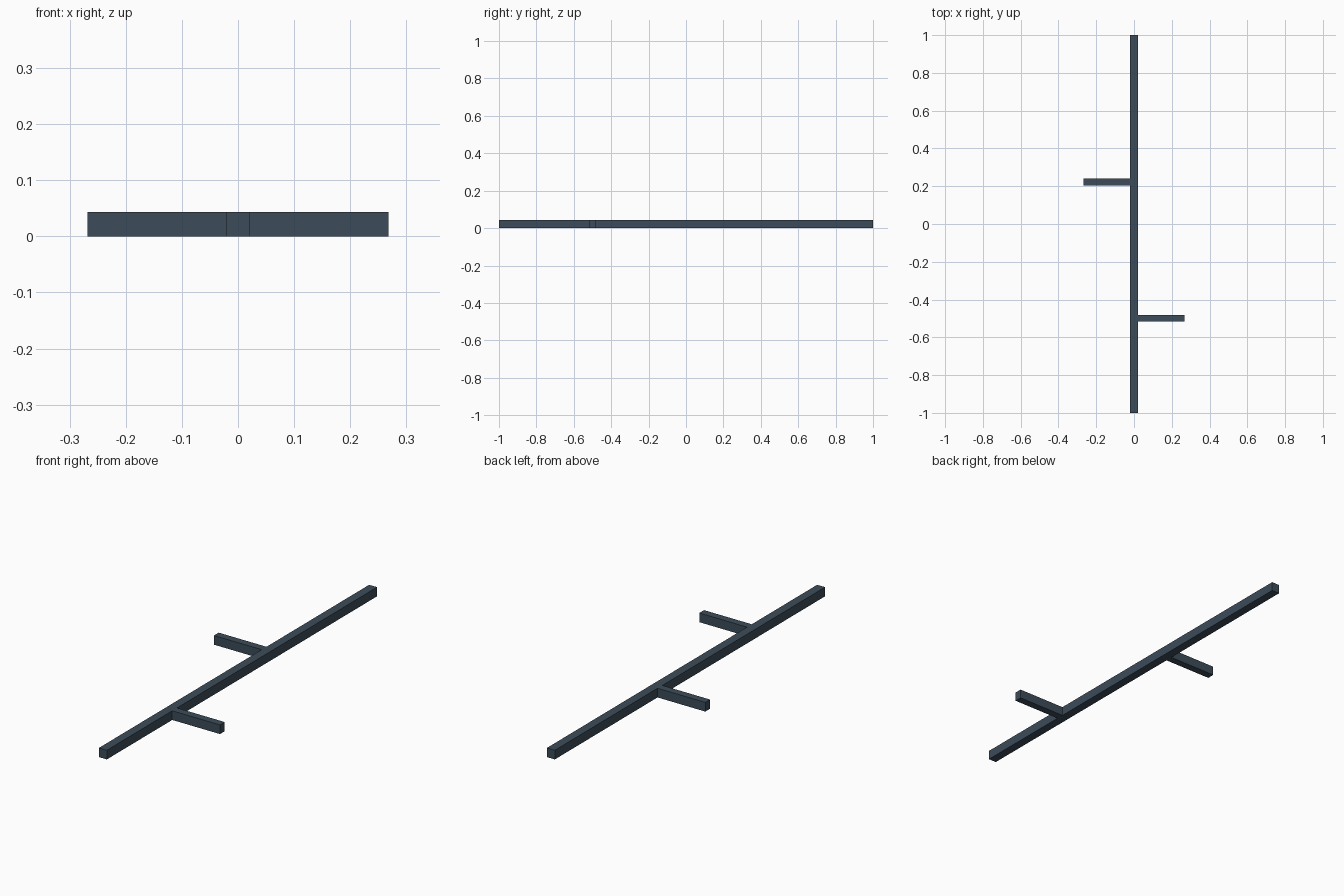
import bpy

if "Cube" in bpy.data.objects:
    bpy.data.objects.remove(bpy.data.objects["Cube"])

slate = bpy.data.materials.new("dark_slate")
slate.diffuse_color = (0.045, 0.072, 0.1, 1)
slate.use_nodes = True
slate.node_tree.nodes["Principled BSDF"].inputs["Base Color"].default_value = slate.diffuse_color

HEIGHT = 0.043


def bar(name, x0, x1, y0, y1):
    """Square bar standing on the ground between the given limits."""
    bpy.ops.mesh.primitive_cube_add(
        size=1, location=((x0 + x1) / 2, (y0 + y1) / 2, HEIGHT / 2))
    ob = bpy.context.object
    ob.name = name
    ob.scale = (x1 - x0, y1 - y0, HEIGHT)
    bpy.ops.object.transform_apply(location=False, rotation=False, scale=True)
    ob.data.materials.append(slate)
    return ob


# Long main beam
bar("main_beam", -0.0205, 0.0205, -1, 1)

# Two short side arms, staggered on opposite sides
bar("right_arm", 0.0205, 0.268, -0.516, -0.481)
bar("left_arm", -0.268, -0.0205, 0.205, 0.24)
